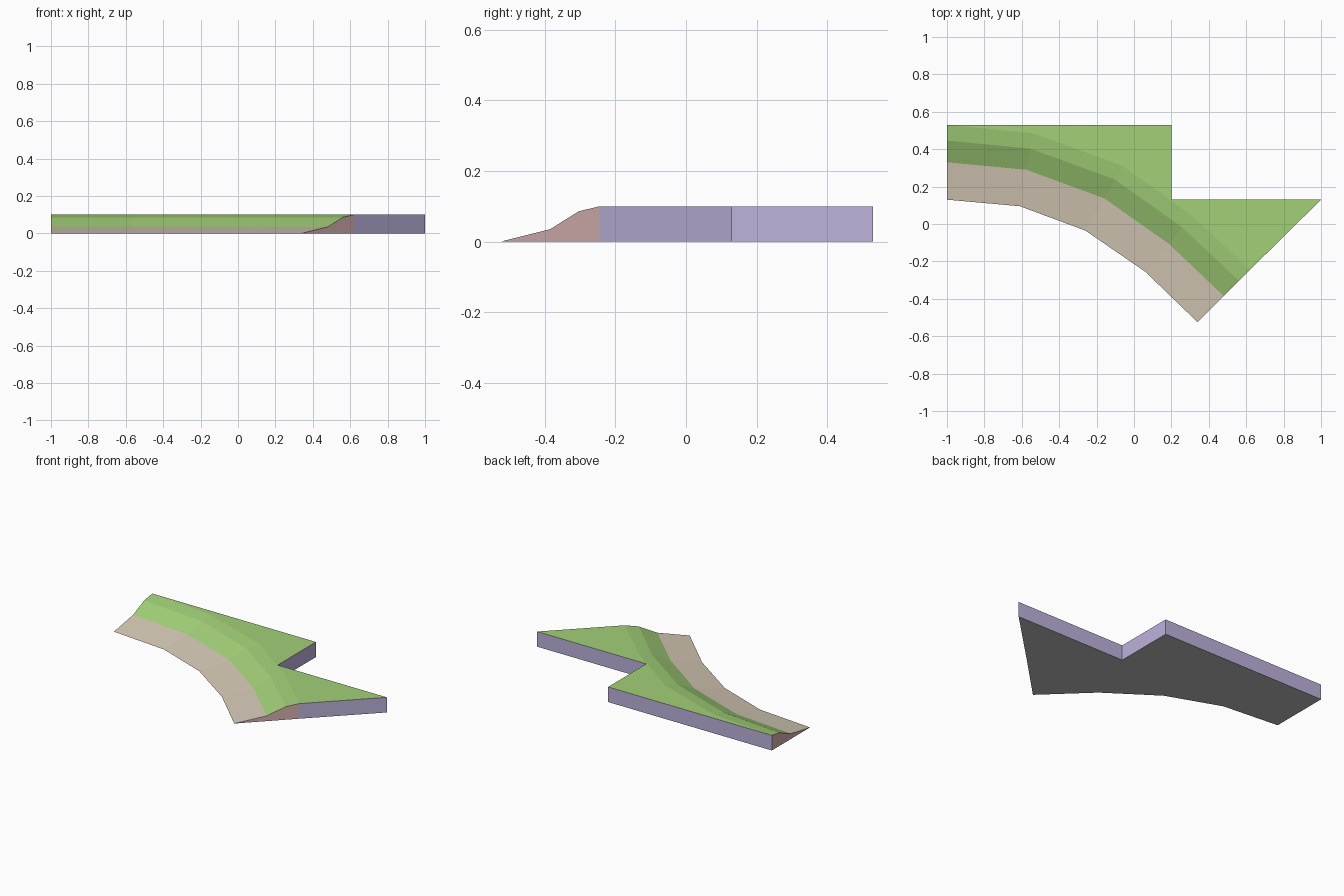
import bpy
import bmesh
from mathutils import Vector

if "Cube" in bpy.data.objects:
    bpy.data.objects.remove(bpy.data.objects["Cube"], do_unlink=True)

HEIGHT = 0.1


def linear(channel):
    c = channel / 255
    return c / 12.92 if c <= 0.04045 else ((c + 0.055) / 1.055) ** 2.4


def material(name, rgb):
    colour = [linear(c) for c in rgb] + [1]
    mat = bpy.data.materials.new(name)
    mat.use_nodes = True
    mat.diffuse_color = colour
    for node in mat.node_tree.nodes:
        if node.type == 'BSDF_PRINCIPLED':
            node.inputs["Base Color"].default_value = colour
            node.inputs["Roughness"].default_value = 0.9
    return mat


materials = [
    material("grass green", (162, 208, 119)),
    material("sand", (213, 201, 182)),
    material("lavender side", (189, 178, 220)),
    material("rosy earth", (217, 178, 178)),
    material("grey underside", (186, 186, 186)),
]
GRASS, SAND, SIDE, EARTH, UNDER = range(len(materials))

# Curved waterline and the matching upper edge of the bank
waterline = [(-1, 0.13), (-0.61, 0.095), (-0.26, -0.035), (0.06, -0.255), (0.34, -0.525)]
crest = [(-1, 0.53), (-0.54, 0.485), (-0.06, 0.31), (0.31, 0.045), (0.62, -0.245)]
# Bank profile: share of the way up the slope, height
profile = [(0, 0), (0.5, 0.035), (0.79, 0.086), (1, HEIGHT)]

rows = []
for share, z in profile:
    rows.append([Vector((*a, z)).lerp(Vector((*b, z)), share)
                 for a, b in zip(waterline, crest)])

bm = bmesh.new()


def face(points, index):
    f = bm.faces.new([bm.verts.new(p) for p in points])
    f.material_index = index


def ground(p):
    return Vector((p[0], p[1], 0))


# Sloping bank: a sand strip with grass strips above it
for level, (low, high) in enumerate(zip(rows, rows[1:])):
    for i in range(len(low) - 1):
        face([low[i], low[i + 1], high[i + 1], high[i]], GRASS if level else SAND)

# Flat grass either side of the square notch
tip, notch, corner = [Vector((x, y, HEIGHT)) for x, y in
                      ((1, 0.13), (0.2, 0.13), (0.2, 0.53))]
top = rows[-1]
face(top[:3] + [notch, corner], GRASS)
face(top[2:] + [tip, notch], GRASS)

# Straight walls
wall = [top[-1], tip, notch, corner, top[0]]
for a, b in zip(wall, wall[1:]):
    face([ground(a), ground(b), b, a], SIDE)

# Cut ends of the bank
for end in (0, -1):
    section = [row[end] for row in rows]
    face(section + [ground(section[-1])], EARTH)

# Underside
face(rows[0] + [ground(p) for p in wall], UNDER)

bmesh.ops.remove_doubles(bm, verts=bm.verts[:], dist=0.0001)
bmesh.ops.recalc_face_normals(bm, faces=bm.faces[:])
mesh = bpy.data.meshes.new("curved_bank_tile")
bm.to_mesh(mesh)
bm.free()
for mat in materials:
    mesh.materials.append(mat)
tile = bpy.data.objects.new("curved_bank_tile", mesh)
bpy.context.collection.objects.link(tile)
